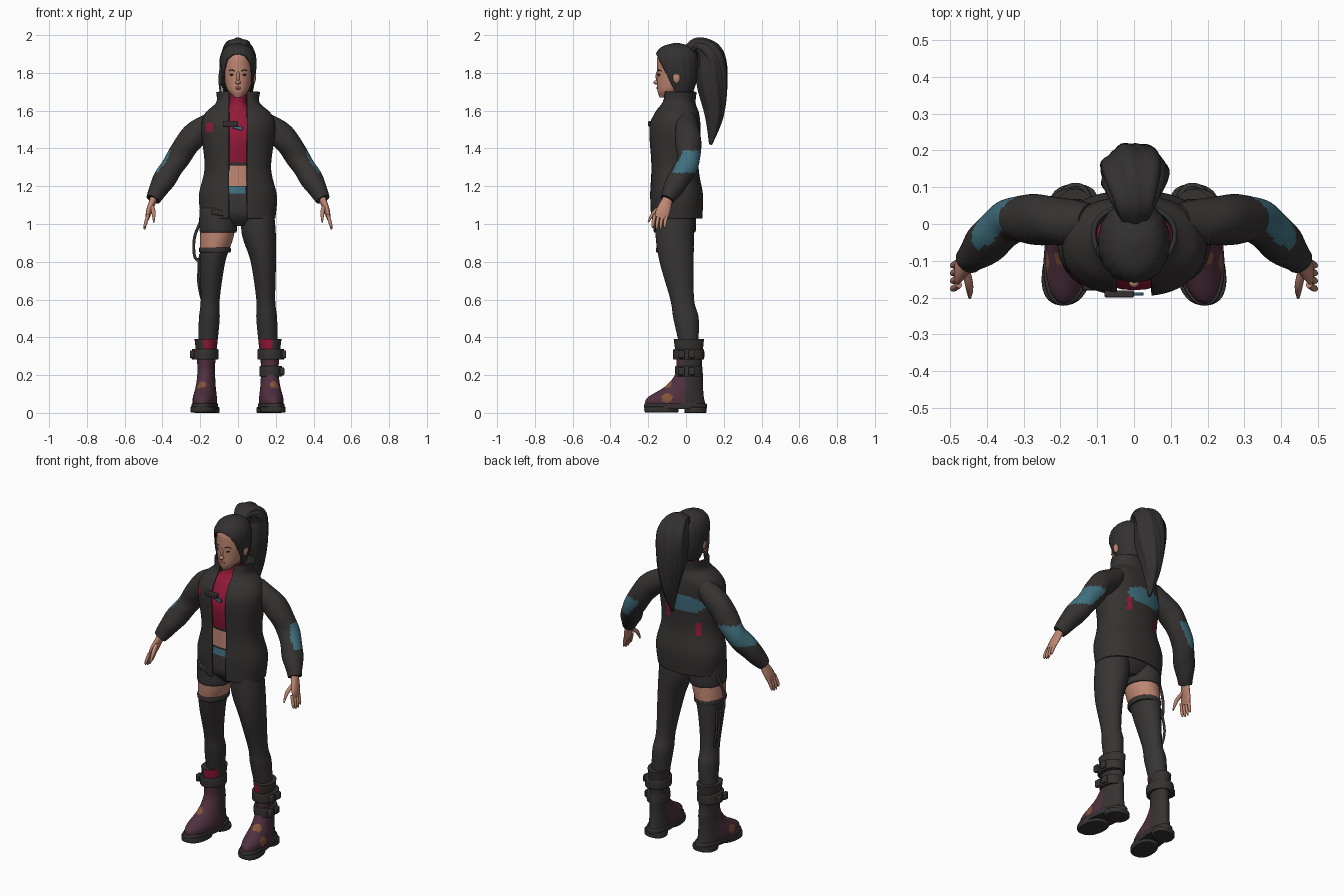
import bpy, bmesh, math, random
from mathutils import Vector, Matrix

random.seed(4)
default_cube = bpy.data.objects.get("Cube")
if default_cube:
    bpy.data.objects.remove(default_cube)


def colour(name, red, green, blue):
    material = bpy.data.materials.new(name)
    material.use_nodes = True
    material.diffuse_color = (red, green, blue, 1)
    shader = material.node_tree.nodes["Principled BSDF"]
    shader.inputs["Base Color"].default_value = (red, green, blue, 1)
    shader.inputs["Roughness"].default_value = .8
    return material


CLOTH = colour("charcoal_cloth", .036, .032, .031)
DARK = colour("dark_trousers", .038, .034, .034)
HAIR = colour("dark_hair", .033, .03, .03)
SKIN = colour("skin", .52, .24, .17)
RED = colour("crimson", .3, .01, .04)
TEAL = colour("teal", .05, .16, .21)
PLUM = colour("plum_leather", .08, .03, .05)
RUST = colour("rust_orange", .24, .09, .04)
LIP = colour("lips", .33, .1, .08)
EYE = colour("eye_dark", .03, .02, .02)


def spline(keys, steps):
    """Catmull-Rom interpolation through tuples."""
    points = [keys[0], *keys, keys[-1]]
    result = []
    for before, start, end, after in zip(points, points[1:], points[2:], points[3:]):
        for step in range(steps):
            t = step / steps
            result.append([b + t * ((c - a) + t * ((2 * a - 5 * b + 4 * c - d) + t * (3 * b - a - 3 * c + d))) / 2
                           for a, b, c, d in zip(before, start, end, after)])
    return result + [list(keys[-1])]


def finish(name, bm, materials, rule=None, mirror=1):
    bmesh.ops.recalc_face_normals(bm, faces=bm.faces)
    if rule:
        flip = Vector((mirror, 1, 1))
        for face in bm.faces:
            face.material_index = rule(face.calc_center_median() * flip, face.normal * flip)
    mesh = bpy.data.meshes.new(name)
    bm.to_mesh(mesh)
    bm.free()
    for material in materials:
        mesh.materials.append(material)
    part = bpy.data.objects.new(name, mesh)
    bpy.context.collection.objects.link(part)
    return part


def power(value, exponent):
    return math.copysign(abs(value) ** exponent, value)


def loft(name, keys, *materials, rule=None, sides=28, steps=6, upright=True, gap=0, square=1,
         ripple=0, flutes=0, twist=0, mirror=1, shear=0, cut=None):
    """Skin elliptical rings (x, y, z, rx, ry), either level or square to the path."""
    rings = spline(keys, steps)
    bm, rows = bmesh.new(), []
    for i, (x, y, z, rx, ry) in enumerate(rings):
        across, along = Vector((1, 0, 0)), Vector((0, 1, 0))
        if not upright:
            heading = Vector(rings[min(i + 1, len(rings) - 1)][:3]) - Vector(rings[max(i - 1, 0)][:3])
            along = heading.cross(across).normalized()
            across = along.cross(heading).normalized()
        first = math.asin((gap / rx) ** (1 / square))
        row = []
        for j in range(sides):
            angle = first + (math.tau - 2 * first) * j / (sides - bool(gap))
            swell = 1 + ripple * math.sin(flutes * angle + twist * i / steps)
            p = (Vector((x, y, z)) + across * rx * swell * power(math.sin(angle), square)
                 - along * ry * swell * power(math.cos(angle), square))
            row.append(bm.verts.new(((p.x - shear * p.y) * mirror, p.y, p.z)))
        rows.append(row)
    for lower, upper in zip(rows, rows[1:]):
        for j in range(sides - bool(gap)):
            q = (j + 1) % sides
            bm.faces.new((lower[j], lower[q], upper[q], upper[j]))
    if not gap:
        bm.faces.new(rows[0])
        bm.faces.new(rows[-1])
    if cut:
        bmesh.ops.bisect_plane(bm, geom=bm.verts[:] + bm.edges[:] + bm.faces[:],
                               plane_co=cut[0], plane_no=cut[1], clear_inner=True)
    return finish(name, bm, materials, rule, mirror)


def column(name, x, keys, *materials, **options):
    """Loft of (y, z, rx, ry) rings at one x."""
    return loft(name, [(x, *key) for key in keys], *materials, **options)


def tube(name, keys, *materials, **options):
    """Round tube through (x, y, z, radius)."""
    return loft(name, [(*key, key[-1]) for key in keys], *materials, upright=False, **options)


def band(name, x, y, z, rx, ry, half_height, material, **options):
    """Flat strap with softened rims."""
    profile = ((-1, .9), (-.8, 1), (.8, 1), (1, .9))
    return column(name, x, [(y, z + half_height * t, rx * f, ry * f) for t, f in profile],
                  material, **options)


def ball(name, place, size, material):
    bm = bmesh.new()
    bmesh.ops.create_uvsphere(bm, u_segments=16, v_segments=10, radius=1,
                              matrix=Matrix.Translation(place) @ Matrix.Diagonal((*size, 1)))
    return finish(name, bm, [material])


def box(name, place, size, material, tilt=0):
    bm = bmesh.new()
    bmesh.ops.create_cube(bm, size=1, matrix=Matrix.Translation(place) @ Matrix.Rotation(tilt, 4, 'Y')
                          @ Matrix.Diagonal((*size, 1)))
    bevel = finish(name, bm, [material]).modifiers.new("bevel", 'BEVEL')
    bevel.width, bevel.segments = min(size) / 4, 2


def thicken(part, thickness):
    shell = part.modifiers.new("thickness", 'SOLIDIFY')
    shell.thickness, shell.offset = thickness, 0


# Colour rules: each returns the material slot for a face
def jacket_print(c, n):
    if c.y < 0:
        return 2 * (abs(c.x + .15) < .015 and abs(c.z - 1.51) < .02)
    if any(abs(c.x - x) < .012 and abs(c.z - z) < .04 for x, z in ((.08, 1.38), (-.11, 1.3))):
        return 2
    return int(math.hypot((c.x + .03) / .12, (c.z - 1.45) / .05) < 1)


def elbow_patch(c, n):
    return int(abs(c.z - 1.33) < .06 and c.x > .24 and n.dot(Vector((.6, .6, .5))) > .25)


def boot_paint(c, n):
    if c.z > .33 and c.y < -.02 and c.x < .18:
        return 2
    if c.z > .32 or c.y > -abs(c.z - .15) / 8:
        return 0
    spots = ((.19, -.09, .14), (.24, -.1, .08))
    return 3 if any((c - Vector(spot)).length < .026 for spot in spots) else 1


# Torso layers
column("belly", 0, [(-.06, 1.15, .14, .09), (-.06, 1.35, .13, .09)], SKIN)
column("crop_top", 0, [(-.06, 1.31, .14, .1), (-.07, 1.46, .15, .11), (-.05, 1.57, .12, .09),
                       (-.04, 1.63, .05, .06), (-.04, 1.69, .05, .055)],
       RED, CLOTH, rule=lambda c, n: int(c.z < 1.335))
column("shorts_seat", 0, [(-.06, 1.2, .14, .1), (-.06, 1.06, .18, .11), (-.06, .99, .08, .06)],
       DARK, TEAL, sides=48, rule=lambda c, n: int(1.16 < c.z < 1.199 and c.y < -.1 and abs(c.x + .01) < .05))

# Open jacket with printed back
jacket = column("jacket_body", 0, [(-.05, 1.03, .19, .13), (-.05, 1.15, .2, .135), (-.06, 1.3, .17, .12),
                                   (-.06, 1.5, .19, .13), (-.05, 1.58, .17, .115), (-.04, 1.64, .11, .085),
                                   (-.03, 1.7, .11, .08)],
                CLOTH, TEAL, RED, rule=jacket_print, sides=80, steps=14, gap=.047, square=.88,
                ripple=.008, flutes=5, twist=2)
thicken(jacket, .012)
box("chest_strap", (-.04, -.19, 1.53), (.08, .02, .03), CLOTH)
box("chest_tag", (0, -.19, 1.51), (.05, .009, .02), TEAL, tilt=.25)
box("hem_strap", (-.1, -.17, 1.06), (.08, .02, .03), CLOTH, tilt=.15)

# Head and face
column("neck", 0, [(-.04, 1.62, .044, .046), (-.05, 1.76, .046, .05)], SKIN)
column("head", 0, [(-.11, 1.67, .02, .03), (-.09, 1.7, .05, .06), (-.07, 1.74, .067, .083),
                   (-.05, 1.82, .08, .104), (-.05, 1.89, .07, .1), (-.05, 1.93, .04, .06)], SKIN)
ball("nose_tip", (0, -.158, 1.75), (.014, .015, .011), SKIN)
ball("nose_bridge", (0, -.15, 1.78), (.009, .011, .03), SKIN)
ball("mouth", (0, -.147, 1.72), (.018, .01, .008), LIP)

# Hair: swept cap, tie, and a tail built from locks
cap = column("hair_cap", 0, [(-.03, 1.69, .06, .06), (-.04, 1.77, .085, .095), (-.05, 1.87, .093, .11),
                             (-.05, 1.93, .066, .083), (-.05, 1.955, .01, .01)],
             HAIR, sides=72, ripple=.012, flutes=18, cut=((0, -.14, 1.87), (0, 2, 1)))
thicken(cap, .008)
tube("hair_tie", [(0, -.01, 1.89, .03), (0, .01, 1.91, .04), (0, .03, 1.92, .03)], HAIR)
tail = [(0, 1.9, .03, .03), (.06, 1.945, .06, .04), (.13, 1.89, .09, .07),
        (.14, 1.75, .085, .08), (.15, 1.58, .05, .05), (.13, 1.42, .008, .008)]
column("ponytail", 0, tail, HAIR, upright=False, sides=48, steps=8, ripple=.06, flutes=7, twist=1.5)
for i in range(7):
    lift, keys = random.uniform(0, .07), []
    for j, (y, z, rx, ry) in enumerate(tail):
        angle = i * math.tau / 7 + j / 2
        keys.append((rx * math.cos(angle) / 2, y + ry * math.sin(angle) / 2,
                     z + lift * (j / len(tail)) ** 2, rx / 2, ry / 2))
    loft(f"ponytail_lock_{i + 1}", keys, HAIR, upright=False, sides=16)
tube("side_lock", [(-.08, -.09, 1.86, .01), (-.094, -.07, 1.77, .01), (-.09, -.06, 1.67, .003)], HAIR)

# Paired parts
for mirror, side in ((1, "left"), (-1, "right")):
    ball(side + "_eye", (.031 * mirror, -.142, 1.79), (.013, .007, .006), EYE)
    tube(side + "_brow", [(.016, -.15, 1.81, .003), (.034, -.144, 1.815, .003), (.05, -.13, 1.81, .002)],
         HAIR, sides=8, mirror=mirror)
    ball(side + "_ear", (.085 * mirror, -.05, 1.775), (.01, .02, .03), SKIN)

    # Arm and hand
    tube(side + "_sleeve", [(.12, 0, 1.55, .055), (.24, .01, 1.46, .068), (.33, .01, 1.33, .061),
                            (.4, -.05, 1.22, .058), (.45, -.1, 1.13, .037)],
         CLOTH, TEAL, rule=elbow_patch, sides=40, steps=14, ripple=.025, flutes=2, twist=6, mirror=mirror)
    loft(side + "_palm", [(.44, -.09, 1.15, .02, .024), (.47, -.12, 1.07, .016, .037), (.48, -.135, 1.03, .009, .034)],
         SKIN, upright=False, mirror=mirror)
    for i in range(4):
        y, drop = -.165 + .021 * i, .01 * (i in (1, 2))
        tube(f"{side}_finger_{i + 1}", [(.475, y, 1.05, .009), (.49, y - .01, 1, .009),
                                        (.495, y - .01, .98 - drop, .004)], SKIN, sides=10, mirror=mirror)
    tube(side + "_thumb", [(.457, -.12, 1.1, .011), (.447, -.17, 1.06, .011), (.446, -.2, 1.01, .004)],
         SKIN, sides=10, mirror=mirror)

    # Leg and boot
    loft(side + "_leg", [(.1, -.06, 1.12, .085, .1), (.11, -.06, .95, .09, .102), (.134, -.05, .8, .067, .09),
                         (.147, -.02, .6, .05, .063), (.152, 0, .5, .055, .067), (.16, .015, .36, .05, .05)],
         DARK, SKIN, sides=36, steps=20, mirror=mirror,
         rule=lambda c, n: int(mirror < 0 and .87 < c.z < 1.03))
    column(side + "_boot", .17, [(-.055, .04, .062, .16), (-.055, .08, .062, .15), (-.01, .14, .052, .1),
                                 (.015, .2, .047, .075), (.017, .26, .047, .067), (.015, .39, .061, .08)],
           CLOTH, PLUM, RED, RUST, rule=boot_paint, sides=56, steps=12, mirror=mirror, shear=.1)
    for part, y, z, length in (("sole", -.055, .035, .165), ("heel", .05, .015, .058), ("tread", -.13, .018, .09)):
        band(f"{side}_{part}", .17, y, z, .066, length, .015, CLOTH,
             sides=40, square=.85, mirror=mirror, shear=.1)
    for i, z in enumerate((.31, .22) if mirror > 0 else (.31,)):
        radius = .07 - .01 * i
        band(f"{side}_boot_strap_{i + 1}", .174, .014, z, radius, radius + .012, .028, CLOTH, mirror=mirror)
        for end, y in (("front", -.025), ("back", .03)):
            box(f"{side}_{end}_buckle_{i + 1}", ((.174 + radius) * mirror, y, z), (.022, .035, .042), CLOTH)

# Right side only: short trouser leg, stocking cuff, hanging straps
band("right_shorts_leg", -.105, -.06, 1.02, .099, .112, .065, DARK)
band("stocking_cuff", -.122, -.058, .863, .083, .1, .014, DARK)
tube("upper_strap", [(-.19, -.02, 1.03, .008), (-.23, -.03, .93, .008), (-.23, -.03, .83, .008),
                     (-.2, -.03, .8, .008)], CLOTH, sides=10)
tube("lower_strap", [(-.2, -.01, .84, .007), (-.21, .01, .7, .007), (-.19, 0, .6, .007),
                     (-.2, -.03, .7, .007), (-.21, -.03, .82, .007)], CLOTH, sides=10)

# Smooth shading with sharp creases kept
for part in bpy.context.collection.objects:
    if part.type == 'MESH':
        part.select_set(True)
        bpy.context.view_layer.objects.active = part
bpy.ops.object.shade_smooth_by_angle(angle=math.radians(45))
